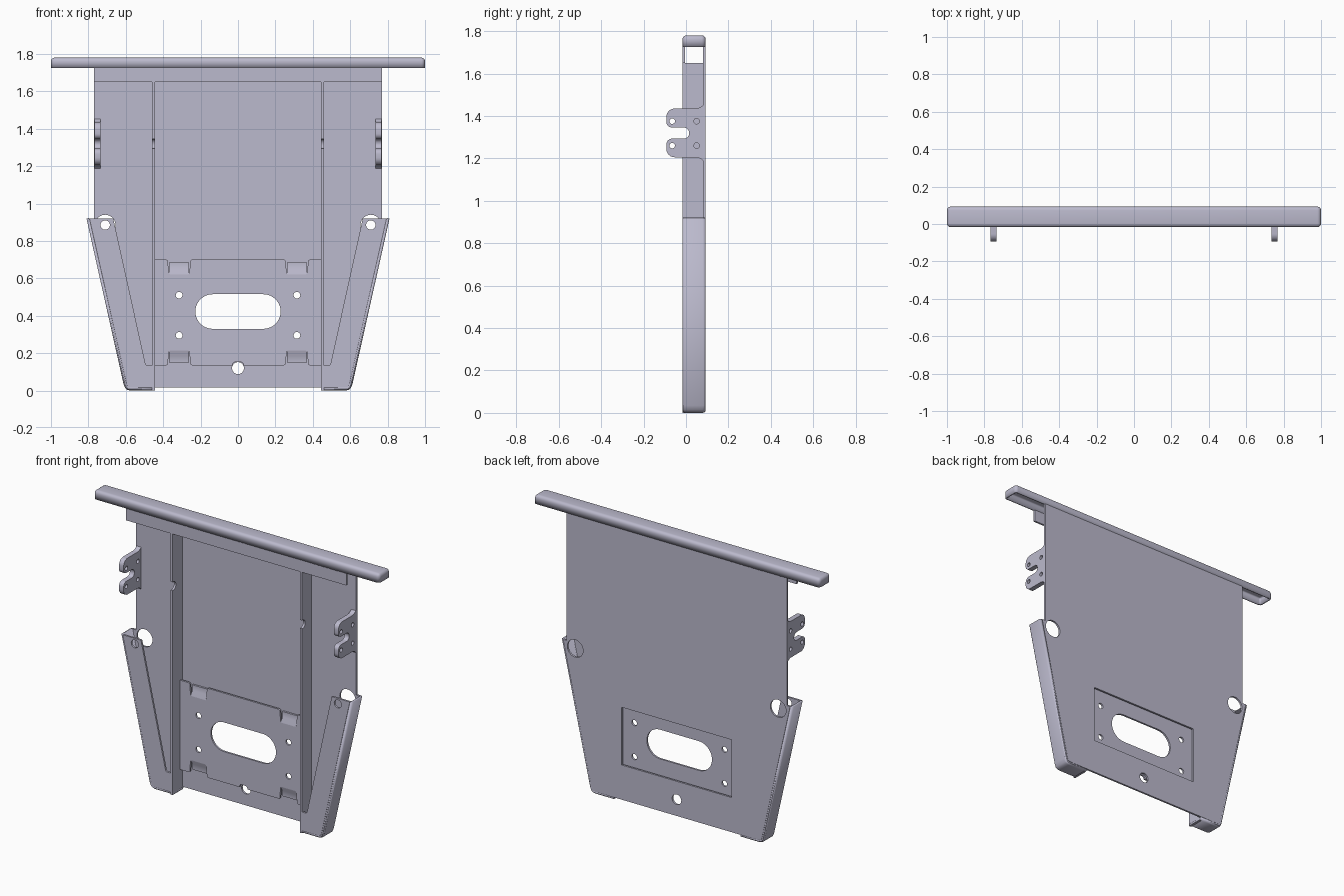
import bpy, bmesh, math
from mathutils import Matrix, Vector

cube = bpy.data.objects.get("Cube")
if cube:
    bpy.data.objects.remove(cube, do_unlink=True)

FRONT, BACK, T = -0.017, 0.093, 0.012
HALF, BEND = 0.77, 0.016
parts = []

steel = bpy.data.materials.new("lavender grey steel")
steel.use_nodes = True
colour = (0.50, 0.49, 0.61, 1)
steel.diffuse_color = colour
steel.node_tree.nodes["Principled BSDF"].inputs["Base Color"].default_value = colour


def add_mesh(name, bm):
    mesh = bpy.data.meshes.new(name)
    bm.to_mesh(mesh)
    bm.free()
    mesh.materials.append(steel)
    obj = bpy.data.objects.new(name, mesh)
    bpy.context.collection.objects.link(obj)
    parts.append(obj)
    return obj


def fillet(points, steps=6):
    """Round the corners of an outline; each point is (u, v) or (u, v, radius)."""
    out = []
    for i, p in enumerate(points):
        c = Vector(p[:2])
        r = p[2] if len(p) > 2 else 0
        if not r:
            out.append(c)
            continue
        a = c + (Vector(points[i - 1][:2]) - c).normalized() * r
        b = c + (Vector(points[(i + 1) % len(points)][:2]) - c).normalized() * r
        w = math.sqrt(0.5)
        for k in range(steps + 1):
            t = k / steps
            f, g, h = (1 - t) ** 2, 2 * t * (1 - t) * w, t * t
            out.append((a * f + c * g + b * h) / (f + g + h))
    return out


def circle(u, v, r, n=28):
    return [Vector((u + r * math.cos(math.tau * i / n), v + r * math.sin(math.tau * i / n)))
            for i in range(n)]


def rect(u0, u1, v0, v1, r=0):
    return fillet([(u0, v0, r), (u1, v0, r), (u1, v1, r), (u0, v1, r)], 10)


def plate(name, loops, start, end, plane="xz", flip=1):
    """Flat sheet with holes: the first loop is the outline, the rest are cut out."""
    curve = bpy.data.curves.new(name, "CURVE")
    curve.dimensions, curve.fill_mode = "2D", "BOTH"
    curve.extrude = abs(end - start) / 2
    for loop in loops:
        spline = curve.splines.new("POLY")
        spline.points.add(len(loop) - 1)
        for point, p in zip(spline.points, loop):
            point.co = (p[0] * flip, p[1], 0, 1)
        spline.use_cyclic_u = True
    temp = bpy.data.objects.new(name, curve)
    bpy.context.collection.objects.link(temp)
    depsgraph = bpy.context.evaluated_depsgraph_get()
    mesh = bpy.data.meshes.new_from_object(temp.evaluated_get(depsgraph))
    bm = bmesh.new()
    bm.from_mesh(mesh)
    bpy.data.objects.remove(temp, do_unlink=True)
    bpy.data.meshes.remove(mesh)
    mid = (start + end) / 2
    if plane == "xz":
        m = Matrix(((1, 0, 0, 0), (0, 0, -1, mid), (0, 1, 0, 0), (0, 0, 0, 1)))
    else:
        m = Matrix(((0, 0, 1, mid), (1, 0, 0, 0), (0, 1, 0, 0), (0, 0, 0, 1)))
    bm.transform(m)
    bmesh.ops.remove_doubles(bm, verts=bm.verts, dist=0.00005)
    bmesh.ops.recalc_face_normals(bm, faces=bm.faces)
    return add_mesh(name, bm)


def mirrored(half):
    return half + [Vector((-p[0], p[1])) for p in reversed(half)]


# Folded lower edge: points on its path with inward directions
edge_path = [((0.81, 0.92), (-1, 0)), ((0.612, 0.035), (-0.95, 0.25)),
             ((0.604, 0.014), (-0.85, 0.5)), ((0.592, 0.004), (-0.5, 0.85)),
             ((0.574, 0.0), (-0.15, 1)), ((0.445, 0.0), (0, 1))]
inset = [Vector(p) + Vector(n) * BEND for p, n in edge_path]

# Back panel with window, drain hole and corner relief holes
outline = mirrored([Vector((HALF, 1.726)), Vector((HALF, 0.92))] + inset)
plate("back_panel", [outline, rect(-0.385, 0.385, 0.235, 0.60), circle(0, 0.12, 0.032),
                     circle(0.71, 0.885, 0.055), circle(-0.71, 0.885, 0.055)],
      BACK - T, BACK)

# Front header strip below the top rail
plate("front_header", [rect(-HALF, HALF, 1.65, 1.726)], FRONT, FRONT + T)

# Hollow top rail, open underneath
bm = bmesh.new()
bmesh.ops.create_cube(bm, size=1)
bm.transform(Matrix.Translation((0, (FRONT + BACK) / 2, 1.7525))
             @ Matrix.Diagonal((2, BACK - FRONT, 0.055, 1)))
rim = [e for e in bm.edges if max(v.co.z for v in e.verts) > 1.75]
bmesh.ops.bevel(bm, geom=rim, offset=0.02, segments=4, profile=0.5, affect="EDGES")
bm.normal_update()
bmesh.ops.delete(bm, geom=[f for f in bm.faces if f.normal.z < -0.9], context="FACES")
rail = add_mesh("top_rail", bm)
shell = rail.modifiers.new("sheet", "SOLIDIFY")
shell.thickness, shell.offset = T, -1

# Mounting plate with oblong opening, screw holes and edge recesses
top, low, mid = 0.70, 0.135, 0.4175
upper = [(0.445, top), (0.375, top, 0.01), (0.37, 0.62, 0.012), (0.26, 0.62, 0.012),
         (0.255, top, 0.01)]
lower = [(x, 2 * mid - z, *r) for x, z, *r in reversed(upper)]
notch = [(0.029, low), (0.029, 0.154, 0.018)]
right = upper[::-1] + lower[::-1] + notch
left = [(-p[0], *p[1:]) for p in reversed(right)]
holes = [circle(sx * 0.315, z, 0.018) for sx in (-1, 1) for z in (0.295, 0.51)]
plate("mounting_plate", [fillet(right + left, 4), rect(-0.228, 0.228, 0.33, 0.515, 0.0925)] + holes,
      0.054, 0.066)

# Stepped feet joining the mounting plate to the back panel
foot = [(0.054, 0.61), (0.054, 0.625), (0.069, 0.65), (0.069, 0.685),
        (0.081, 0.685), (0.081, 0.645), (0.066, 0.62), (0.066, 0.61)]
for side, s in (("left", 1), ("right", -1)):
    for level, pts in (("upper", foot), ("lower", [(y, 2 * mid - z) for y, z in foot])):
        plate(f"{level}_{side}_foot", [pts], s * 0.262, s * 0.368, "yz")

for side, s in (("left", 1), ("right", -1)):
    # Vertical rib with a small notch in its front edge
    rib = fillet([(FRONT, 0), (BACK - T, 0), (BACK - T, 1.65), (FRONT, 1.65),
                  (FRONT, 1.345), (0.015, 1.345, 0.024), (0.015, 1.293, 0.024), (FRONT, 1.293)])
    plate(f"{side}_rib", [rib], s * 0.445, s * 0.459, "yz")

    # Hinge ear with slot and four pin holes
    ear = fillet([(BACK, 1.49), (0.09, 1.435, 0.045), (-0.093, 1.435, 0.04),
                  (-0.093, 1.345, 0.028), (0.015, 1.345, 0.025), (0.015, 1.293, 0.025),
                  (-0.093, 1.293, 0.028), (-0.093, 1.205, 0.04), (0.09, 1.205, 0.045),
                  (BACK, 1.15)])
    pins = [circle(y, z, 0.013, 18) for y in (-0.065, 0.05) for z in (1.26, 1.375)]
    plate(f"{side}_hinge_ear", [ear] + pins, s * 0.735, s * 0.767, "yz")

    # Front flange of the lower pocket
    flange = inset + fillet([(0.445, 0.135), (0.493, 0.135, 0.01), (0.667, 0.92)])[0:]
    plate(f"{side}_front_flange", [flange, circle(0.71, 0.885, 0.025)],
          FRONT, FRONT + T, flip=s)

    # Folded side and bottom wall with rounded bends
    h = T / 2
    y0, y1 = FRONT + h, BACK - h
    section = [(BEND, y0), (0.010, y0 + 0.001), (h + 0.001, y0 + 0.004), (h, y0 + 0.010),
               (h, y1 - 0.010), (h + 0.001, y1 - 0.004), (0.010, y1 - 0.001), (BEND, y1)]
    bm = bmesh.new()
    rows = [[bm.verts.new((s * (p[0] + n[0] * d), y, p[1] + n[1] * d)) for d, y in section]
            for p, n in edge_path]
    for a, b in zip(rows, rows[1:]):
        for i in range(len(section) - 1):
            bm.faces.new((a[i], a[i + 1], b[i + 1], b[i]))
    bmesh.ops.recalc_face_normals(bm, faces=bm.faces)
    wall = add_mesh(f"{side}_folded_wall", bm)
    shell = wall.modifiers.new("sheet", "SOLIDIFY")
    shell.thickness, shell.offset = T, 0

# Smooth bends, crisp edges
bpy.ops.object.select_all(action="DESELECT")
for obj in parts:
    obj.select_set(True)
bpy.context.view_layer.objects.active = parts[0]
bpy.ops.object.shade_smooth_by_angle(angle=math.radians(35))
